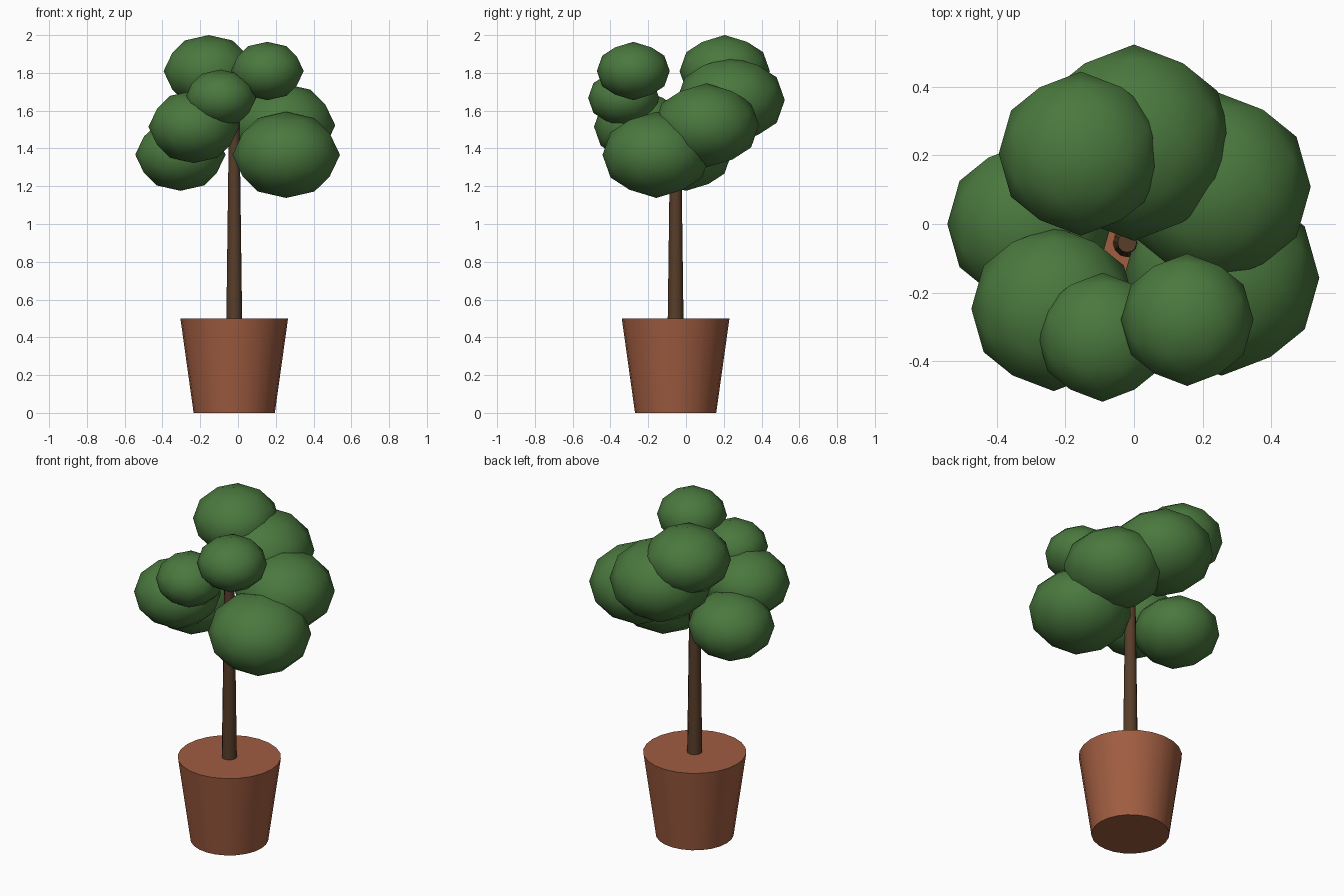
import bpy, bmesh
from mathutils import Vector

if "Cube" in bpy.data.objects:
    bpy.data.objects.remove(bpy.data.objects["Cube"])


def material(name, rgb):
    m = bpy.data.materials.new(name)
    lin = [(c / 255 / 12.92) if c < 11 else ((c / 255 + 0.055) / 1.055) ** 2.4 for c in rgb]
    m.diffuse_color = (*lin, 1)
    m.use_nodes = True
    m.node_tree.nodes["Principled BSDF"].inputs["Base Color"].default_value = m.diffuse_color
    return m


TERRACOTTA = material("terracotta", (160, 93, 65))
BARK = material("bark brown", (88, 61, 41))
LEAF = material("leaf green", (74, 120, 62))


def finish(bm, name, mat):
    bmesh.ops.recalc_face_normals(bm, faces=bm.faces)
    mesh = bpy.data.meshes.new(name)
    bm.to_mesh(mesh)
    bm.free()
    mesh.materials.append(mat)
    ob = bpy.data.objects.new(name, mesh)
    bpy.context.collection.objects.link(ob)
    bpy.ops.object.select_all(action='DESELECT')
    ob.select_set(True)
    bpy.context.view_layer.objects.active = ob
    bpy.ops.object.shade_smooth_by_angle(angle=0.7)
    return ob


def tapered(name, z0, z1, r0, r1, sides, mat):
    bm = bmesh.new()
    bmesh.ops.create_cone(bm, cap_ends=True, segments=sides, radius1=r0, radius2=r1, depth=z1 - z0)
    bmesh.ops.translate(bm, verts=bm.verts, vec=(-0.02, -0.055, (z0 + z1) / 2))
    return finish(bm, name, mat)


def leaf_ball(name, centre, r):
    """Once-subdivided icosahedron, edge-on to the axes, squashed in height."""
    bm = bmesh.new()
    phi = (1 + 5 ** 0.5) / 2
    for a in (-1, 1):
        for b in (-phi, phi):
            for co in ((b, a, 0), (0, b, a), (a, 0, b)):
                bm.verts.new(co)
    bmesh.ops.convex_hull(bm, input=bm.verts)
    bmesh.ops.subdivide_edges(bm, edges=bm.edges, cuts=1, use_grid_fill=True)
    for v in bm.verts:
        n = v.co.normalized() * r
        v.co = Vector(centre) + Vector((n.x, n.y, n.z * 0.8))
    return finish(bm, name, LEAF)


# Pot and trunk
tapered("pot", 0, 0.5, 0.215, 0.285, 24, TERRACOTTA)
tapered("trunk", 0.48, 1.55, 0.042, 0.028, 12, BARK)

# Foliage: opposite pairs spiralling up the trunk
FOLIAGE = [
    (0.255, -0.157, 1.366, 0.285), (-0.305, 0.0, 1.367, 0.239),
    (0.237, 0.108, 1.522, 0.278), (-0.234, -0.247, 1.515, 0.24),
    (0.0, 0.237, 1.656, 0.286), (-0.092, -0.33, 1.667, 0.188),
    (-0.155, 0.205, 1.809, 0.239), (0.155, -0.279, 1.81, 0.193),
]
for i, (x, y, z, r) in enumerate(FOLIAGE, 1):
    leaf_ball(f"foliage_{i}", (x, y, z), r)
